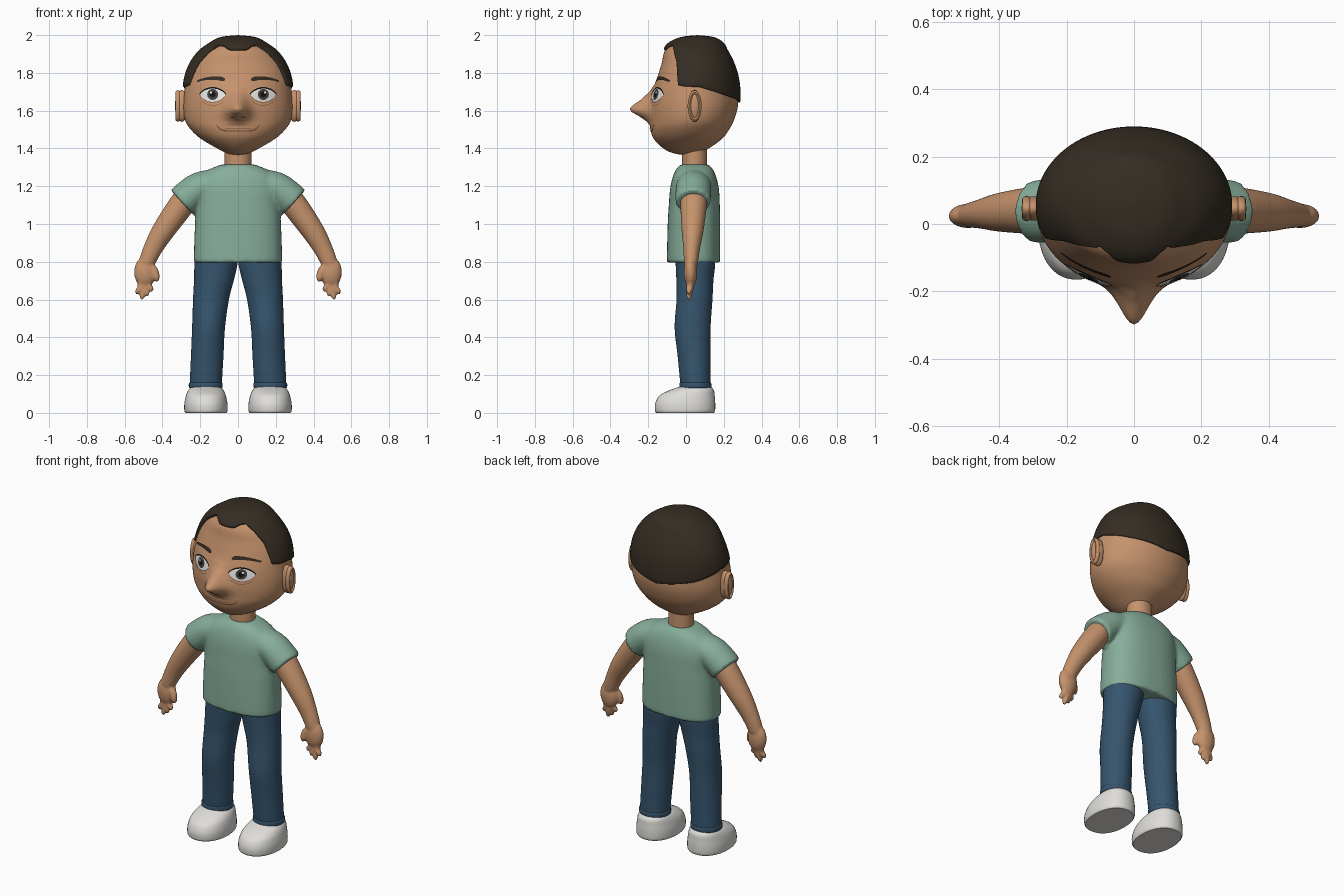
import bpy, bmesh
from math import sin, cos, pi, sqrt, exp, radians, copysign
from mathutils import Vector

cube = bpy.data.objects.get("Cube")
if cube:
    bpy.data.objects.remove(cube)


def material(name, r, g, b):
    m = bpy.data.materials.new(name)
    m.use_nodes = True
    m.diffuse_color = (r, g, b, 1)
    bsdf = next(n for n in m.node_tree.nodes if n.type == 'BSDF_PRINCIPLED')
    bsdf.inputs["Base Color"].default_value = (r, g, b, 1)
    bsdf.inputs["Roughness"].default_value = 0.7
    return m


SKIN = material("warm skin", 0.56, 0.29, 0.15)
CREASE = material("skin crease", 0.2, 0.09, 0.045)
HAIR = material("dark brown hair", 0.036, 0.026, 0.017)
SHIRT = material("sage green cotton", 0.24, 0.42, 0.325)
DENIM = material("blue denim", 0.036, 0.09, 0.155)
WHITE = material("shoe white", 0.74, 0.73, 0.7)
EYE = material("eye white", 0.8, 0.8, 0.78)
IRIS = material("dark iris", 0.06, 0.05, 0.045)
BLACK = material("black", 0.006, 0.006, 0.006)


def smooth_rows(table, steps):
    """Catmull-Rom interpolation through rows of numbers."""
    out = []
    last = len(table) - 1
    for i in range(last):
        quad = [table[min(max(i + k, 0), last)] for k in (-1, 0, 1, 2)]
        for s in range(steps):
            t = s / steps
            out.append([b + 0.5 * t * (c - a + t * (2*a - 5*b + 4*c - d + t * (3*(b - c) + d - a)))
                        for a, b, c, d in zip(*quad)])
    return out + [list(table[-1])]


def lerp(pairs, x):
    for (x0, y0), (x1, y1) in zip(pairs, pairs[1:]):
        if x <= x1:
            return y0 + (y1 - y0) * max(0, x - x0) / (x1 - x0)
    return pairs[-1][1]


def build(name, grids, mat, mirror=False, ring=True, caps=True, voxel=0, angle=40):
    """Make one object from grids of points, optionally fused by a remesh."""
    bm = bmesh.new()
    for grid in grids:
        rows = [[bm.verts.new(p) for p in row] for row in grid]
        n = len(rows[0])
        for a, b in zip(rows, rows[1:]):
            for j in range(n if ring else n - 1):
                k = (j + 1) % n
                bm.faces.new((a[j], a[k], b[k], b[j]))
        if ring and caps:
            bm.faces.new(rows[0][::-1])
            bm.faces.new(rows[-1])
    if ring:
        bmesh.ops.remove_doubles(bm, verts=bm.verts, dist=0.00005)
        bmesh.ops.recalc_face_normals(bm, faces=bm.faces)
    mesh = bpy.data.meshes.new(name)
    bm.to_mesh(mesh)
    bm.free()
    mesh.materials.append(mat)
    ob = bpy.data.objects.new(name, mesh)
    bpy.context.scene.collection.objects.link(ob)
    bpy.ops.object.select_all(action='DESELECT')
    ob.select_set(True)
    bpy.context.view_layer.objects.active = ob
    bpy.ops.object.shade_smooth_by_angle(angle=radians(angle))
    if voxel:
        rm = ob.modifiers.new("fuse", 'REMESH')
        rm.mode, rm.voxel_size, rm.use_smooth_shade = 'VOXEL', voxel, True
        sm = ob.modifiers.new("soften", 'SMOOTH')
        sm.factor, sm.iterations = 0.5, 5
    if mirror:
        ob.modifiers.new("mirror", 'MIRROR').use_mirror_merge = False
    return ob


def loft(table, steps=5, n=40, power=2.0, flat=True):
    """Rings (x, y, z, radius across, radius in y) along a path in the xz plane."""
    rows = smooth_rows(table, steps)
    grid = []
    for i, (x, y, z, ru, rv) in enumerate(rows):
        a, b = rows[max(i - 1, 0)], rows[min(i + 1, len(rows) - 1)]
        t = Vector((0, 0, 1)) if flat else Vector((b[0] - a[0], 0, b[2] - a[2])).normalized()
        u = Vector((0, 1, 0)).cross(t)
        ring = []
        for j in range(n):
            c, s = cos(2 * pi * j / n), sin(2 * pi * j / n)
            c, s = (copysign(abs(k) ** (2 / power), k) for k in (c, s))
            ring.append(Vector((x, y, z)) + u * ru * c + Vector((0, rv * s, 0)))
        grid.append(ring)
    return grid


def ball(x, y, z, rx, ry, rz, n=32):
    return [[Vector((x + rx * sin(pi * i / 16) * cos(2 * pi * j / n),
                     y + ry * sin(pi * i / 16) * sin(2 * pi * j / n),
                     z + rz * cos(pi * i / 16))) for j in range(n)] for i in range(17)]


# Head: rows of height, half width, centre y, half depth, from crown to chin
HEAD = smooth_rows([
    (1.988, 0, .06, 0), (1.978, .09, .06, .085), (1.95, .145, .053, .14),
    (1.91, .2, .05, .165), (1.85, .245, .058, .187), (1.78, .272, .058, .209),
    (1.7, .284, .049, .228), (1.62, .29, .042, .232), (1.55, .28, .032, .222),
    (1.5, .25, .02, .208), (1.45, .195, .01, .18), (1.4, .11, 0, .12),
    (1.374, .055, 0, .065), (1.364, 0, 0, 0)], 8)
NOSE = [(1.52, 0), (1.545, .02), (1.575, .065), (1.595, .1), (1.612, .108), (1.63, .09),
        (1.66, .05), (1.7, .014), (1.74, 0)]


def nose(x, z):
    width = lerp([(1.58, .06), (1.7, .04)], z)
    return lerp(NOSE, z) * exp(-(x / width) ** 2)


def head_point(u, phi):
    """Skin at fractional row u and angle phi, measured from the front."""
    i = min(int(u), len(HEAD) - 2)
    z, a, yc, ry = (p + (q - p) * (u - i) for p, q in zip(HEAD[i], HEAD[i + 1]))
    x, y = a * sin(phi), yc - ry * cos(phi)
    return Vector((x, y - (nose(x, z) if cos(phi) > 0 else 0), z))


def row_of(z):
    return lerp([(-r[0], i) for i, r in enumerate(HEAD)], -z)


def angles(n):
    return [2 * pi * j / n for j in range(n)]


build("head", [[[head_point(u, p) for p in angles(144)] for u in range(len(HEAD))]],
      SKIN, caps=False, angle=80)

# Hair: a cap that follows the skull down to the hairline
HAIRLINE = [(0, 1.918), (14, 1.92), (26, 1.938), (38, 1.943), (48, 1.91), (56, 1.85),
            (60, 1.79), (65, 1.735), (75, 1.728), (95, 1.725), (135, 1.68), (180, 1.645)]
CORE = Vector((0, .05, 1.7))


def hair_point(t, phi, lift):
    degrees = abs((phi / pi * 180 + 180) % 360 - 180)
    p = head_point(t * row_of(lerp(HAIRLINE, degrees)), phi)
    return p + (p - CORE).normalized() * lift


lifts = [(i / 30, .012) for i in range(30)] + [(.99, .011), (1, .007), (1, -.006)]
build("hair", [[[hair_point(t, p, d) for p in angles(200)] for t, d in lifts]],
      HAIR, caps=False, angle=60)

# Ears: a soft lobe with a raised rim
rim = [[Vector((.318 + .014 * cos(q), .046 + (.027 + .01 * sin(q)) * cos(p),
                1.625 + (.072 + .01 * sin(q)) * sin(p))) for q in angles(12)] for p in angles(40)]
build("ears", [ball(.298, .046, 1.625, .036, .036, .084)], SKIN, mirror=True)
build("ear_rims", [rim + rim[:1]], SKIN, mirror=True, caps=False)


# Painted face details: thin plates that hug the face
def plate(name, x0, x1, mid, half, mat, lift, mirror=True):
    cols = []
    for i in range(33):
        t = 0.5 - 0.5 * cos(pi * i / 32)
        x, col = x0 + (x1 - x0) * t, []
        for k in range(-3, 4):
            z = mid(t) + half(t) * k / 3
            _, a, yc, ry = (lerp([(-r[0], r[c]) for r in HEAD], -z) for c in range(4))
            col.append(Vector((x, yc - ry * sqrt(1 - (x / a) ** 2) - nose(x, z) - lift, z)))
        cols.append(col)
    build(name, [[list(row) for row in zip(*cols)]], mat, mirror, ring=False)


def disc(name, x, z, r, mat, lift):
    plate(name, x - r, x + r, lambda t: z, lambda t: r * sqrt(max(0, 1 - (2*t - 1)**2)), mat, lift)


def arch(t):
    return max(0, 1 - (2 * t - 1) ** 2)


plate("eye_whites", .068, .2, lambda t: 1.683, lambda t: .037 * arch(t) ** .7, EYE, .004)
disc("irises", .134, 1.686, .029, IRIS, .006)
disc("pupils", .134, 1.686, .016, BLACK, .0075)
disc("eye_glints", .143, 1.696, .006, EYE, .009)
plate("upper_lids", .064, .204, lambda t: 1.684 + .037 * arch(t) ** .7, lambda t: .004, BLACK, .006)
plate("lower_lids", .068, .2, lambda t: 1.682 - .037 * arch(t) ** .7, lambda t: .0018, CREASE, .006)
plate("eye_creases", .075, .19, lambda t: 1.648 - .02 * arch(t), lambda t: .0012, CREASE, .003)
plate("eyebrows", .068, .216, lambda t: 1.764 - .008 * t + .012 * arch(t),
      lambda t: .012 * (1 - .6 * t) * min(1, 8 * t + .3), HAIR, .007)
plate("mouth", -.115, .115, lambda t: 1.492 + .035 * (2*t - 1) ** 6, lambda t: .0035, CREASE, .003, False)
plate("lip_crease", -.07, .07, lambda t: 1.508, lambda t: .0012, CREASE, .003, False)
plate("nostrils", .014, .042, lambda t: 1.565, lambda t: .005 * arch(t), CREASE, .003)

# Neck
build("neck", [loft([(0, .045, 1.28, .072, .066), (0, .045, 1.42, .072, .066)])], SKIN)

# Shirt: torso and sleeves fused together
torso = loft([(0, .04, .795, .23, .138), (0, .04, .82, .234, .141), (0, .042, 1, .228, .139),
              (0, .044, 1.1, .222, .135), (0, .045, 1.18, .225, .13), (0, .045, 1.24, .21, .118),
              (0, .045, 1.285, .16, .1), (0, .045, 1.315, .088, .075)], power=2.4)
sleeves = [loft([(s * .1, .042, 1.215, .08, .09), (s * .2, .04, 1.19, .086, .094),
                 (s * .26, .038, 1.148, .088, .094), (s * .298, .037, 1.115, .087, .092)],
                flat=False) for s in (-1, 1)]
build("shirt", [torso] + sleeves, SHIRT, voxel=.01)

# Arms with palms, thumbs and short tapered fingers
arm = loft([(.24, .04, 1.18, .06, .07), (.3, .04, 1.1, .068, .07), (.395, .035, .965, .06, .058),
            (.45, .03, .87, .05, .044), (.485, .026, .79, .042, .036), (.49, .025, .76, .03, .028)],
           flat=False)
palm = ball(.492, .024, .745, .058, .036, .082)
thumb = loft([(.475, .02, .79, .02, .02), (.445, .012, .75, .024, .02),
              (.432, .008, .715, .018, .017), (.43, .008, .695, .008, .008)], flat=False)
fingers = [loft([(.492 + (x - .492) * .9, .026, .73, .02, .022),
                 ((x + .494) / 2, .022, (z + .72) / 2, .018, .019),
                 (x, .016, z + .015, .013, .014), (x, .015, z, .006, .006)], n=20, flat=False)
           for x, z in ((.532, .628), (.507, .6), (.482, .618), (.459, .642))]
build("arms", [arm, palm, thumb] + fingers, SKIN, mirror=True, voxel=.006)

# Jeans with a cuff at each ankle
build("jeans", [loft([(.12, .045, .87, .11, .1), (.116, .05, .8, .115, .105), (.128, .047, .7, .105, .098),
                      (.143, .045, .6, .095, .095), (.156, .035, .45, .087, .095),
                      (.163, .043, .3, .086, .087), (.171, .05, .15, .085, .08)])],
      DENIM, mirror=True)
build("jean_cuffs", [loft([(.171, .05, .13, .082, .077), (.171, .05, .136, .089, .084),
                           (.171, .05, .156, .089, .084), (.171, .05, .162, .082, .077)])],
      DENIM, mirror=True)

# Shoes
build("shoes", [loft([(.17, -.005, 0, .108, .152), (.17, -.005, .012, .114, .159),
                      (.17, -.004, .05, .114, .159), (.17, .005, .09, .106, .147),
                      (.17, .025, .115, .096, .124), (.17, .04, .13, .085, .1),
                      (.17, .048, .14, .07, .078)], power=2.2)], WHITE, mirror=True)
